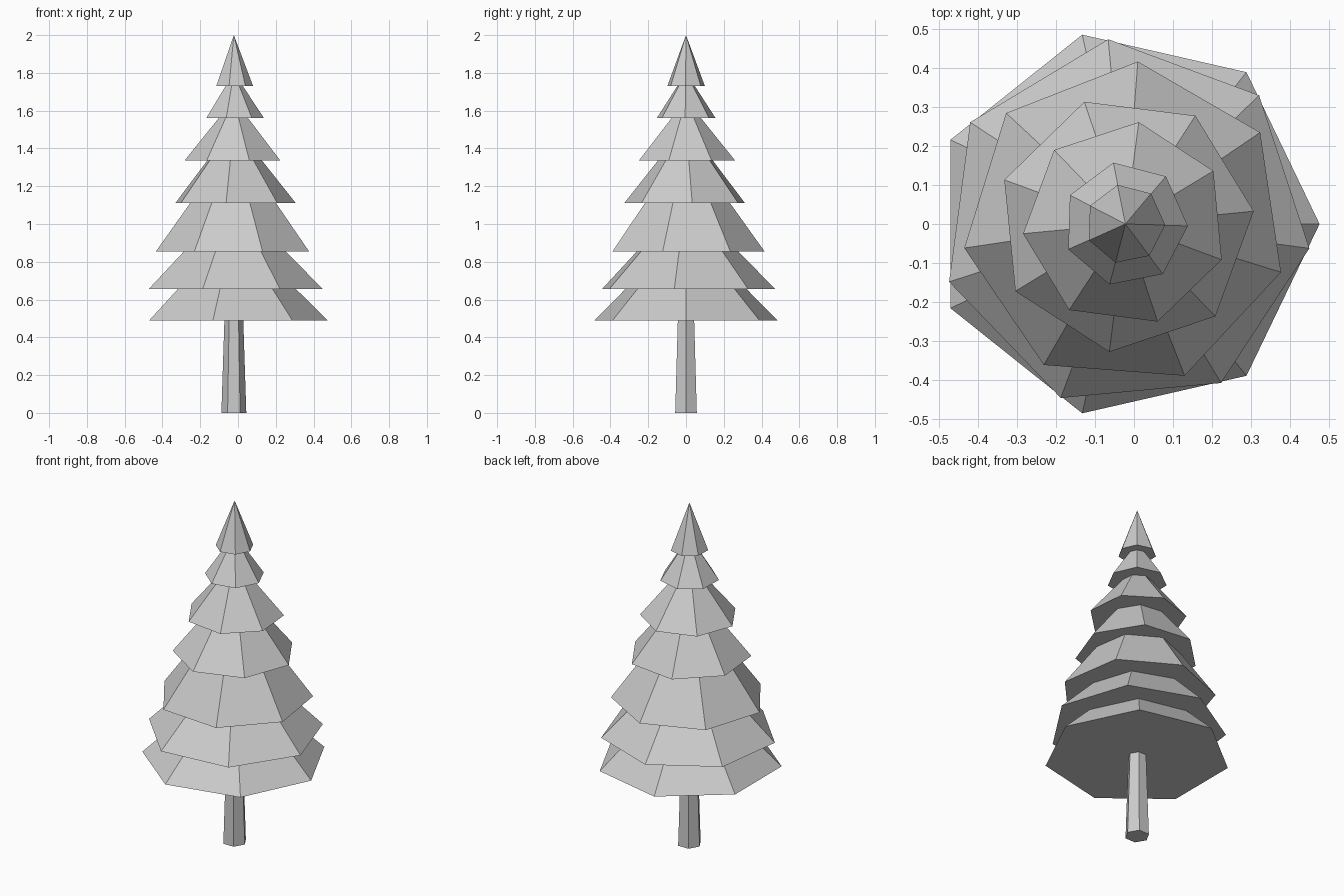
import bpy
from math import radians

cube = bpy.data.objects.get("Cube")
if cube:
    bpy.data.objects.remove(cube, do_unlink=True)

AXIS_X = -0.022

grey = bpy.data.materials.new("light grey")
grey.use_nodes = True
colour = (0.6, 0.6, 0.6, 1)
grey.diffuse_color = colour
grey.node_tree.nodes["Principled BSDF"].inputs["Base Color"].default_value = colour


def tapered(name, sides, r_low, r_high, z_low, z_high, turn):
    """Flat-sided cone whose first corner points along +x, turned about z."""
    bpy.ops.mesh.primitive_cone_add(
        vertices=sides, radius1=r_low, radius2=r_high, depth=z_high - z_low,
        location=(AXIS_X, 0, (z_low + z_high) / 2),
        rotation=(0, 0, radians(turn - 90)))
    part = bpy.context.object
    part.name = name
    part.data.materials.append(grey)
    return part


# Trunk: six-sided, slightly narrower at the top
tapered("trunk", 6, 0.066, 0.049, 0, 0.52, 0)

# Foliage tiers: base height, tip height, radius, turn
tiers = [
    (0.49, 0.98, 0.497, 0),
    (0.655, 1.137, 0.475, 43.9),
    (0.855, 1.437, 0.417, 34.2),
    (1.11, 1.524, 0.33, 5.7),
    (1.335, 1.66, 0.263, 31.1),
    (1.56, 1.803, 0.16, -1.8),
    (1.73, 2.0, 0.102, -1.5),
]
for i, (base, tip, radius, turn) in enumerate(tiers, 1):
    tapered(f"foliage_tier_{i}", 7, radius, 0, base, tip, turn)
